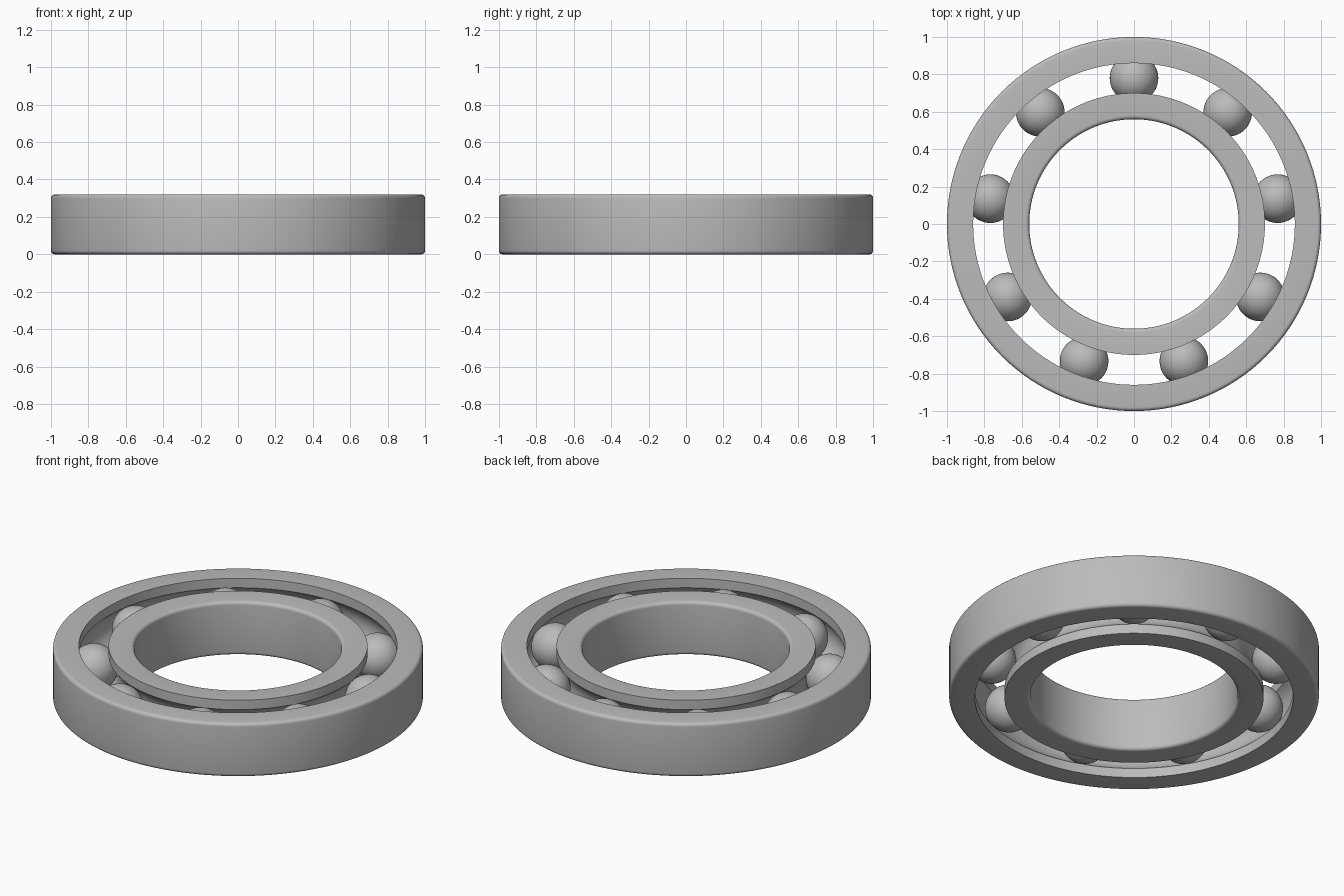
import bpy
import bmesh
from math import sin, cos, pi, radians, acos
from mathutils import Matrix, Vector

cube = bpy.data.objects.get("Cube")
if cube:
    bpy.data.objects.remove(cube, do_unlink=True)

HEIGHT = 0.32
MID = HEIGHT / 2
PITCH = 0.78       # radius of the circle of ball centres
BALL = 0.13
GROOVE = 0.131
FILLET = 0.02
BALLS = 9
SEGMENTS = 128

steel = bpy.data.materials.new("steel grey")
steel.use_nodes = True
steel.diffuse_color = (0.5, 0.5, 0.5, 1)
steel.node_tree.nodes["Principled BSDF"].inputs["Base Color"].default_value = (0.5, 0.5, 0.5, 1)


def finish(name, bm):
    mesh = bpy.data.meshes.new(name)
    bm.to_mesh(mesh)
    bm.free()
    mesh.materials.append(steel)
    obj = bpy.data.objects.new(name, mesh)
    bpy.context.collection.objects.link(obj)
    bpy.ops.object.select_all(action="DESELECT")
    obj.select_set(True)
    bpy.context.view_layer.objects.active = obj
    bpy.ops.object.shade_smooth_by_angle(angle=radians(30))
    return obj


def arc(r, z, radius, start, end, steps):
    return [(r + radius * cos(start + (end - start) * i / steps),
             z + radius * sin(start + (end - start) * i / steps))
            for i in range(steps + 1)]


def race(name, plain_r, lip_r):
    """Ring with a rounded plain wall and a ball groove in the other wall."""
    side = 1 if plain_r > lip_r else -1
    half = acos(abs(lip_r - PITCH) / GROOVE)
    # Section drawn as an outer ring, then flipped for the inner one
    fillet_r = abs(plain_r - PITCH) - FILLET
    lip = abs(lip_r - PITCH)
    section = [(lip, 0)]
    section += arc(fillet_r, FILLET, FILLET, -pi / 2, 0, 5)
    section += arc(fillet_r, HEIGHT - FILLET, FILLET, 0, pi / 2, 5)
    section += [(lip, HEIGHT)]
    section += arc(0, MID, GROOVE, half, -half, 16)

    bm = bmesh.new()
    verts = [bm.verts.new((PITCH + side * r, 0, z)) for r, z in section]
    edges = [bm.edges.new((verts[i - 1], verts[i])) for i in range(len(verts))]
    bmesh.ops.spin(bm, geom=verts + edges, cent=(0, 0, 0), axis=(0, 0, 1),
                   angle=2 * pi, steps=SEGMENTS, use_merge=True)
    bmesh.ops.remove_doubles(bm, verts=bm.verts, dist=0.0001)
    bmesh.ops.recalc_face_normals(bm, faces=bm.faces)
    return finish(name, bm)


# Races
race("outer_race", 1.0, 0.86)
race("inner_race", 0.56, 0.70)

# Balls, the first at the back
for i in range(BALLS):
    angle = pi / 2 + 2 * pi * i / BALLS
    centre = Vector((PITCH * cos(angle), PITCH * sin(angle), MID))
    bm = bmesh.new()
    bmesh.ops.create_uvsphere(bm, u_segments=48, v_segments=24, radius=BALL,
                              matrix=Matrix.Translation(centre))
    finish(f"ball_{i + 1}", bm)
